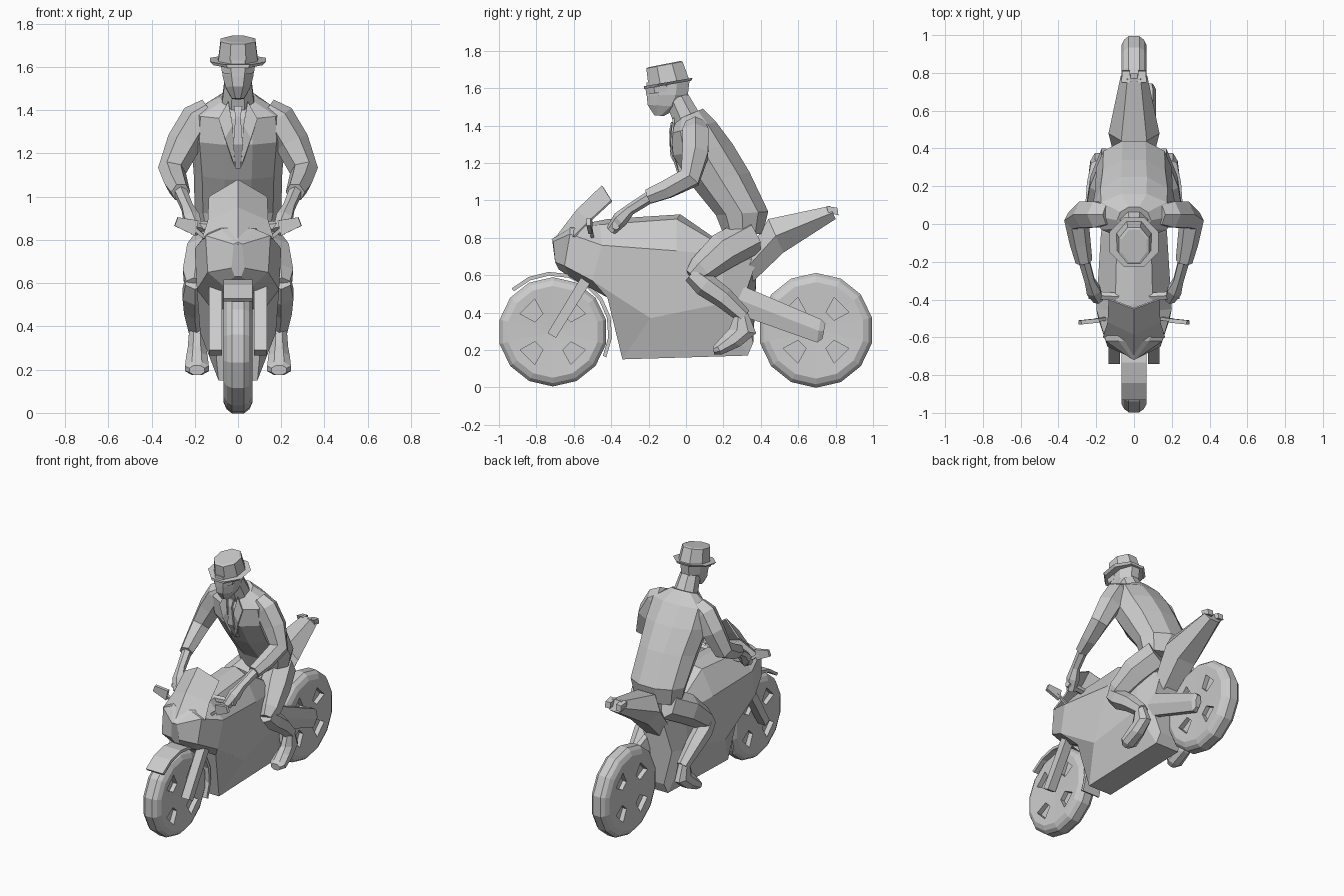
import bpy, bmesh, math
from mathutils import Vector

if "Cube" in bpy.data.objects:
    bpy.data.objects.remove(bpy.data.objects["Cube"])


def make(name, verts, faces, mirror=False, thick=0):
    me = bpy.data.meshes.new(name)
    me.from_pydata([tuple(v) for v in verts], [], faces)
    bm = bmesh.new()
    bm.from_mesh(me)
    bmesh.ops.recalc_face_normals(bm, faces=bm.faces)
    bm.to_mesh(me)
    bm.free()
    ob = bpy.data.objects.new(name, me)
    bpy.context.collection.objects.link(ob)
    if thick:
        ob.modifiers.new("Thickness", 'SOLIDIFY').thickness = thick
    if mirror:
        ob.modifiers.new("Mirror", 'MIRROR').use_mirror_merge = False
    return ob


def skin(name, rings, mirror=False):
    """Join equal-sized vertex rings with quads and cap the ends."""
    n, verts = len(rings[0]), [v for r in rings for v in r]
    faces = [(i * n + k, i * n + (k + 1) % n, (i + 1) * n + (k + 1) % n, (i + 1) * n + k)
             for i in range(len(rings) - 1) for k in range(n)]
    faces += [tuple(range(n)), tuple(range(len(verts) - n, len(verts)))]
    return make(name, verts, faces, mirror)


def loft(name, sections, n=8, cx=0, mirror=False):
    """Each section: front (y, z), back (y, z), half width."""
    angles = [2 * math.pi * (k + .5) / n for k in range(n)]
    mc, ms = max(map(math.cos, angles)), max(map(math.sin, angles))
    rings = []
    for (fy, fz), (by, bz), w in sections:
        ring = []
        for a in angles:
            c = math.cos(a) / mc / 2
            ring.append((cx + w * math.sin(a) / ms, (fy + by) / 2 + (by - fy) * c,
                         (fz + bz) / 2 + (bz - fz) * c))
        rings.append(ring)
    return skin(name, rings, mirror)


def tube(name, path, n=6, mirror=True):
    """Each path point: x, y, z, radius."""
    P = [Vector(p[:3]) for p in path]
    rings, u = [], None
    for i, p in enumerate(P):
        d = (P[min(i + 1, len(P) - 1)] - P[max(i - 1, 0)]).normalized()
        ref = u or (Vector((1, 0, 0)) if abs(d.x) < .8 else Vector((0, 1, 0)))
        u = (ref - d * ref.dot(d)).normalized()
        v = d.cross(u)
        rings.append([p + path[i][3] * (u * math.cos(a) + v * math.sin(a))
                      for a in [2 * math.pi * (k + .5) / n for k in range(n)]])
    return skin(name, rings, mirror)


def wheel(name, cy, cz, r0, n=14):
    """Lathed tyre and disc with four shallow windows on each side."""
    half = [(.055, .02), (.067, r0 * .84), (.052, r0 * .94), (.028, r0)]
    prof = half + [(-x, r) for x, r in reversed(half)]
    rings = [[(x, cy + r * math.sin(2 * math.pi * k / n), cz - r * math.cos(2 * math.pi * k / n))
              for k in range(n)] for x, r in prof]
    ob = skin(name, rings)
    verts, faces = [], []
    for side in (-1, 1):
        for q in range(4):
            b = len(verts)
            for x in (.03, .1):
                for r, da in ((.11, -.28), (.20, -.28), (.20, .28), (.11, .28)):
                    a = math.pi / 4 + q * math.pi / 2 + da
                    verts.append((side * x, cy + r * math.cos(a), cz + r * math.sin(a)))
            faces += [(b, b + 1, b + 2, b + 3), (b + 4, b + 5, b + 6, b + 7)]
            faces += [(b + k, b + (k + 1) % 4, b + 4 + (k + 1) % 4, b + 4 + k) for k in range(4)]
    cut = make("window_cutter", verts, faces)
    m = ob.modifiers.new("Windows", 'BOOLEAN')
    m.operation, m.solver, m.object = 'DIFFERENCE', 'EXACT', cut
    bpy.context.view_layer.objects.active = ob
    bpy.ops.object.modifier_apply(modifier=m.name)
    bpy.data.objects.remove(cut)


wheel("front_wheel", -.712, .297, .292)
wheel("rear_wheel", .695, .305, .307)

# Main fairing and tank: five rails from the top ridge to the belly edge
rails = [
    [(0, -.72, .79), (0, -.62, .86), (0, -.42, .90), (0, -.03, .925), (0, .18, .78), (0, .38, .72)],
    [(.01, -.715, .785), (.08, -.62, .85), (.10, -.46, .87), (.09, -.05, .90), (.09, .17, .77), (.08, .38, .71)],
    [(.02, -.71, .78), (.15, -.62, .82), (.20, -.45, .76), (.175, -.05, .73), (.14, .2, .71), (.09, .38, .68)],
    [(.03, -.70, .67), (.14, -.65, .65), (.19, -.5, .57), (.175, -.19, .37), (.15, .2, .45), (.10, .3, .45)],
    [(.015, -.68, .63), (.07, -.62, .59), (.12, -.42, .48), (.09, -.34, .15), (.09, .33, .17), (.08, .36, .24)]]
body = []
for i in range(6):
    right = [r[i] for r in rails]
    body.append(right + [(-x, y, z) for x, y, z in reversed(right[1:])])
skin("fairing_and_tank", body)

# Folded windscreen
mid = [(0, -.715, .78), (0, -.585, .95), (0, -.45, 1.08)]
side = [(.165, -.60, .81), (.14, -.52, .89), (.135, -.40, 1.0)]
make("windscreen", mid + side + [(-x, y, z) for x, y, z in side],
     [(0, 3, 4, 1), (1, 4, 5, 2), (0, 1, 7, 6), (1, 2, 8, 7)], thick=.01)

# Seat, tail and tail lights
loft("seat_and_tail", [((.15, .77), (.22, .45), .09), ((.38, .80), (.29, .50), .10),
                       ((.44, .90), (.52, .72), .135), ((.77, .97), (.80, .90), .07)], 6)
loft("tail_light", [((.75, .97), (.76, .935), .025), ((.81, .96), (.815, .92), .02)], 4, .042, True)

# Front mudguard following the wheel
arc = []
for k in range(9):
    a = math.radians(134 - k * 20)
    c, s = math.cos(a), math.sin(a)
    arc.append(((-.712 + .298 * c, .3 + .298 * s), (-.712 + .318 * c, .3 + .318 * s), .066))
loft("front_mudguard", arc, 4)

# Forks, exhaust, mirrors and handlebars
loft("fork", [((-.74, .29), (-.695, .265), .03), ((-.53, .64), (-.48, .61), .03)], 4, .105, True)
loft("exhaust", [((.31, .54), (.25, .40), .035), ((.72, .365), (.70, .24), .035),
                 ((.745, .34), (.73, .26), .022)], 6, .082)
tube("mirror_stalk", [(.14, -.5, .80, .012), (.21, -.51, .86, .012)], 4)
make("mirror", [(.185, -.5, .89), (.28, -.51, .905), (.295, -.51, .865), (.2, -.5, .82)],
     [(0, 1, 2, 3)], True, .022)
tube("handlebar", [(.08, -.385, .86, .024), (.24, -.375, .865, .024)], 6)

# Rider: jacket, sleeves and hands
loft("jacket", [((.20, .82), (.41, .82), .175), ((.16, .92), (.44, .94), .20),
                ((.03, 1.08), (.34, 1.15), .205), ((-.07, 1.24), (.25, 1.30), .22),
                ((-.075, 1.36), (.16, 1.42), .215), ((-.05, 1.43), (.09, 1.49), .09)], 10)
tube("sleeve", [(.13, .05, 1.40, .06), (.185, .05, 1.36, .08), (.25, .05, 1.25, .08),
                (.305, .02, 1.12, .066), (.285, -.10, 1.06, .056), (.265, -.2, 1.02, .045)])
tube("hand", [(.265, -.19, 1.02, .033), (.235, -.30, .95, .03), (.215, -.35, .90, .043),
              (.19, -.40, .84, .03)])

# Lapels and tie lie just in front of the chest
make("lapel", [(.045, -.07, 1.44), (.09, -.08, 1.36), (.06, -.085, 1.27),
               (.015, -.045, 1.14), (.025, -.088, 1.33)],
     [(0, 1, 2, 4), (4, 2, 3)], True, .01)
loft("tie", [((-.08, 1.42), (-.06, 1.42), .02), ((-.09, 1.37), (-.06, 1.37), .012),
             ((-.085, 1.24), (-.05, 1.24), .022), ((-.025, 1.13), (.01, 1.13), .012)], 4)

# Legs and shoes
tube("thigh", [(.09, .35, .81, .10), (.15, .2, .73, .10), (.19, .08, .63, .075), (.20, .03, .59, .045)])
tube("shin", [(.20, .03, .61, .05), (.20, .10, .55, .065), (.20, .2, .48, .057), (.19, .31, .38, .042)])
loft("shoe", [((.26, .39), (.33, .40), .035), ((.23, .31), (.375, .29), .042),
              ((.20, .28), (.29, .22), .05), ((.16, .235), (.19, .175), .055),
              ((.145, .22), (.15, .175), .035)], 8, .19, True)

# Head, neck, glasses and hat
loft("neck", [((-.06, 1.40), (.07, 1.47), .075), ((-.11, 1.53), (.01, 1.57), .06)])
loft("head", [((-.17, 1.455), (-.12, 1.45), .028), ((-.205, 1.51), (-.03, 1.50), .058),
              ((-.21, 1.56), (.01, 1.565), .072), ((-.21, 1.63), (.02, 1.65), .077)])
loft("glasses", [((-.214, 1.565), (-.06, 1.59), .074), ((-.216, 1.60), (-.06, 1.625), .079)])
loft("hat_brim", [((-.225, 1.595), (.03, 1.64), .115), ((-.225, 1.61), (.035, 1.655), .13)])
loft("hat_crown", [((-.20, 1.605), (.015, 1.65), .092), ((-.212, 1.705), (-.018, 1.742), .08),
                   ((-.20, 1.712), (-.03, 1.745), .065)])
